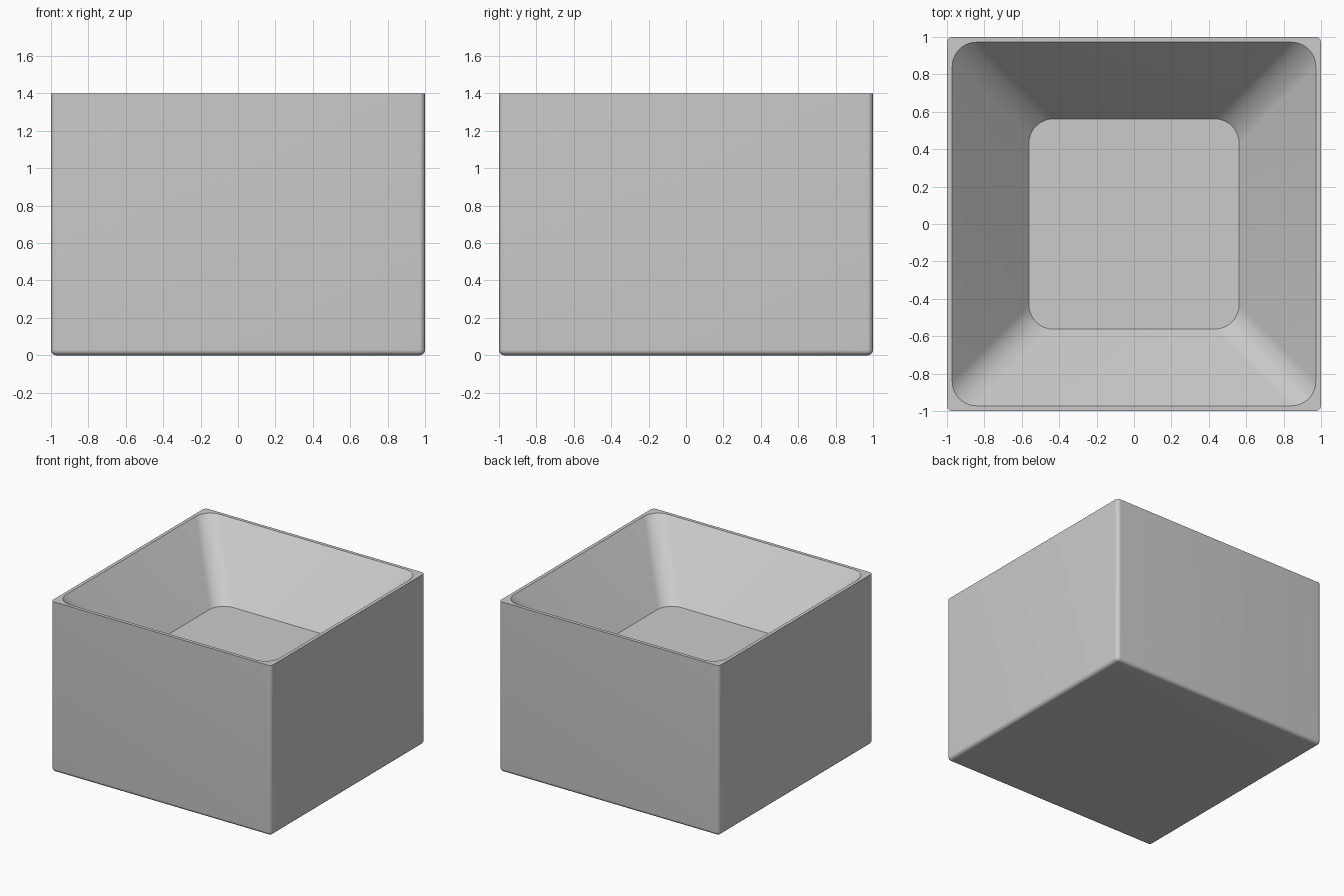
import bpy
import bmesh
from math import cos, sin, pi, radians

cube = bpy.data.objects.get("Cube")
if cube:
    bpy.data.objects.remove(cube, do_unlink=True)

SEGMENTS = 10
HEIGHT = 1.4
FLOOR = 0.9
EDGE = 0.03


def rounded_square(bm, half, radius, z):
    """Ring of vertices around a square with rounded corners."""
    ring = []
    for corner in range(4):
        middle = pi / 4 + corner * pi / 2
        cx = (half - radius) * (1 if cos(middle) > 0 else -1)
        cy = (half - radius) * (1 if sin(middle) > 0 else -1)
        for i in range(SEGMENTS + 1):
            a = (corner + i / SEGMENTS) * pi / 2
            ring.append(bm.verts.new((cx + radius * cos(a), cy + radius * sin(a), z)))
    return ring


def bridge(bm, low, high):
    count = len(low)
    for i in range(count):
        j = (i + 1) % count
        bm.faces.new((low[i], low[j], high[j], high[i]))


bm = bmesh.new()

# Rounded bottom edge, then outer walls, flat rim and tapered hollow
rings = []
for i in range(SEGMENTS):
    a = i / SEGMENTS * pi / 2
    inset = EDGE * (1 - sin(a))
    rings.append(rounded_square(bm, 1 - inset, EDGE - inset + 0.001, EDGE * (1 - cos(a))))
rings.append(rounded_square(bm, 1, EDGE, EDGE))
rings.append(rounded_square(bm, 1, EDGE, HEIGHT))
rings.append(rounded_square(bm, 0.972, 0.13, HEIGHT))
rings.append(rounded_square(bm, 0.562, 0.13, FLOOR))
for low, high in zip(rings, rings[1:]):
    bridge(bm, low, high)

# Underside and the floor of the hollow
bm.faces.new(rings[0][::-1])
bm.faces.new(rings[-1])
bmesh.ops.recalc_face_normals(bm, faces=bm.faces)

mesh = bpy.data.meshes.new("planter_box")
bm.to_mesh(mesh)
bm.free()
planter = bpy.data.objects.new("planter_box", mesh)
bpy.context.collection.objects.link(planter)

# Plain grey finish
grey = bpy.data.materials.new("plain_grey")
grey.use_nodes = True
colour = (0.6, 0.6, 0.6, 1)
grey.diffuse_color = colour
grey.node_tree.nodes["Principled BSDF"].inputs["Base Color"].default_value = colour
mesh.materials.append(grey)

# Smooth the rounded corners, keep the rim and floor edges crisp
bpy.ops.object.select_all(action="DESELECT")
planter.select_set(True)
bpy.context.view_layer.objects.active = planter
bpy.ops.object.shade_smooth_by_angle(angle=radians(30))
